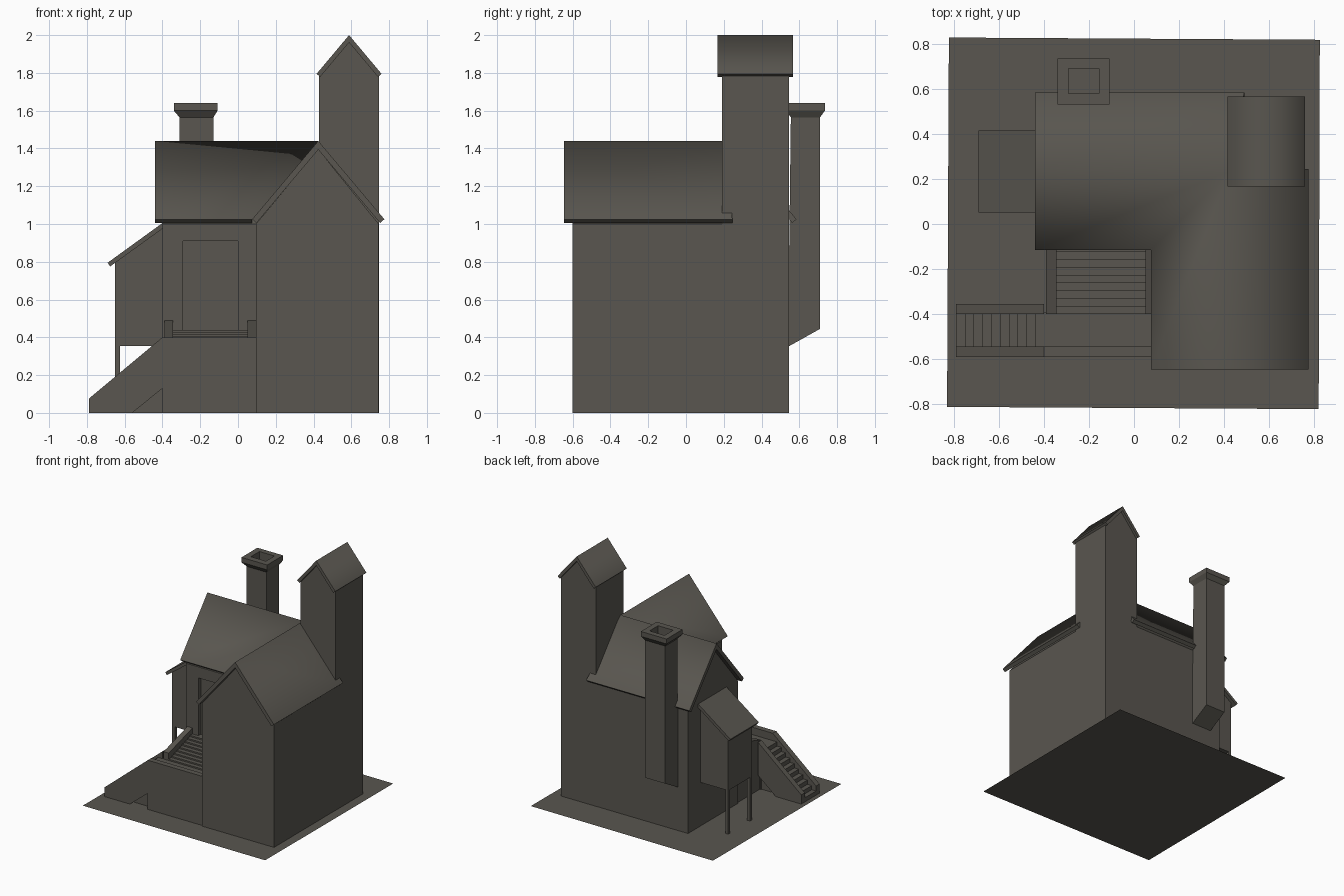
import bpy, bmesh
from mathutils import Vector

if "Cube" in bpy.data.objects:
    bpy.data.objects.remove(bpy.data.objects["Cube"])

stone = bpy.data.materials.new("dark warm grey")
stone.diffuse_color = (0.10, 0.093, 0.079, 1)
stone.use_nodes = True
stone.node_tree.nodes["Principled BSDF"].inputs["Base Color"].default_value = stone.diffuse_color


def finish(name, bm):
    bmesh.ops.remove_doubles(bm, verts=bm.verts, dist=0.0005)
    bmesh.ops.recalc_face_normals(bm, faces=bm.faces)
    me = bpy.data.meshes.new(name)
    bm.to_mesh(me)
    bm.free()
    me.materials.append(stone)
    ob = bpy.data.objects.new(name, me)
    bpy.context.collection.objects.link(ob)
    return ob


def prism(name, axis, pts, a, b):
    """Extrude an outline of (across, z) points from a to b along x or y."""
    bm = bmesh.new()
    place = (lambda p, t: (t, p[0], p[1])) if axis == 'x' else (lambda p, t: (p[0], t, p[1]))
    lo = [bm.verts.new(place(p, a)) for p in pts]
    hi = [bm.verts.new(place(p, b)) for p in pts]
    bm.faces.new(lo)
    bm.faces.new(hi[::-1])
    n = len(pts)
    for i in range(n):
        j = (i + 1) % n
        bm.faces.new((lo[i], hi[i], hi[j], lo[j]))
    return finish(name, bm)


def box(name, x0, x1, y0, y1, z0, z1):
    return prism(name, 'y', [(x0, z0), (x1, z0), (x1, z1), (x0, z1)], y0, y1)


def gable(bm, axis, mid, half, eave, top, start, ends, thick, capped):
    """Two-slope roof shell; ends = end position at eave a, ridge, eave b."""
    n = Vector((top - eave, half)).normalized() * thick
    drop = thick * ((top - eave) ** 2 + half ** 2) ** 0.5 / half
    outer = [(mid - half, eave), (mid, top), (mid + half, eave)]
    inner = [(mid - half + n.x, eave - n.y), (mid, top - drop), (mid + half - n.x, eave - n.y)]
    def vert(p, t):
        return bm.verts.new((t, p[0], p[1]) if axis == 'x' else (p[0], t, p[1]))
    o0, i0 = [vert(p, start) for p in outer], [vert(p, start) for p in inner]
    o1, i1 = [vert(p, e) for p, e in zip(outer, ends)], [vert(p, e) for p, e in zip(inner, ends)]
    for k in (0, 1):
        bm.faces.new((o0[k], o0[k + 1], o1[k + 1], o1[k])).smooth = True
        bm.faces.new((i0[k], i1[k], i1[k + 1], i0[k + 1]))
        bm.faces.new((o0[k], i0[k], i0[k + 1], o0[k + 1]))
        if k == 1 or capped:
            bm.faces.new((o1[k], o1[k + 1], i1[k + 1], i1[k]))
    for k in (0, 2):
        bm.faces.new((o0[k], o1[k], i1[k], i0[k]))


def finish_roof(name, bm):
    """Smooth across the slopes, sharp round the rim."""
    bmesh.ops.remove_doubles(bm, verts=bm.verts, dist=0.0005)
    for e in bm.edges:
        e.smooth = all(f.smooth for f in e.link_faces)
    finish(name, bm)


def steps(name, axis, a, b, z0, z1, base, count, s0, s1):
    """Solid flight climbing from a to b, spanning s0..s1."""
    pts = [(b, base), (a, base)]
    for i in range(count):
        z = z0 + (z1 - z0) * (i + 1) / count
        pts += [(a + (b - a) * i / count, z), (a + (b - a) * (i + 1) / count, z)]
    prism(name, axis, pts, s0, s1)


# ground sheet
bm = bmesh.new()
bm.faces.new([bm.verts.new(p) for p in
              ((-0.83, -0.812, 0), (0.82, -0.822, 0), (0.825, 0.818, 0), (-0.822, 0.828, 0))])
finish("ground_sheet", bm)


# walls of the two wings and the tower
def house(lo, hi, mid):
    return [(lo, 0), (hi, 0), (hi, 1.0), (mid, 1.395), (lo, 1.0)]


prism("right_wing", 'y', house(0.095, 0.745, 0.425), -0.6, 0.235)
left = prism("left_wing", 'x', house(-0.095, 0.545, 0.235), -0.40, 0.43)
prism("tower", 'y', [(0.43, 0), (0.746, 0), (0.746, 1.79), (0.588, 1.97), (0.43, 1.79)], 0.19, 0.546)

# door recess
cutter = box("door_cutter", -0.29, 0.0, -0.2, -0.065, 0.44, 0.91)
cutter.hide_render = True
cutter.hide_viewport = True
cut = left.modifiers.new("door", 'BOOLEAN')
cut.object = cutter
cut.operation = 'DIFFERENCE'
cut.solver = 'EXACT'

# main roof, mitred at the valley
bm = bmesh.new()
gable(bm, 'y', 0.425, 0.35, 1.025, 1.44, -0.645, (-0.115, 0.235, 0.245), 0.03, False)
gable(bm, 'x', 0.235, 0.35, 1.025, 1.44, -0.44, (0.075, 0.425, 0.49), 0.03, False)
finish_roof("main_roof", bm)

# tower roof
bm = bmesh.new()
gable(bm, 'y', 0.588, 0.172, 1.795, 2.0, 0.167, (0.567,) * 3, 0.025, True)
finish_roof("tower_roof", bm)

# chimney: rings from the slanted foot up to the cap and down into the flue
bm = bmesh.new()
rings = [(-0.31, -0.13, 0.54, 0.71, 0.35, 0.445), (-0.31, -0.13, 0.555, 0.71, 1.565, 1.565),
         (-0.34, -0.108, 0.53, 0.735, 1.60, 1.60), (-0.34, -0.108, 0.53, 0.735, 1.64, 1.64),
         (-0.29, -0.155, 0.58, 0.69, 1.64, 1.64), (-0.29, -0.155, 0.58, 0.69, 1.54, 1.54)]
loops = [[bm.verts.new(p) for p in ((x0, y0, za), (x1, y0, za), (x1, y1, zb), (x0, y1, zb))]
         for x0, x1, y0, y1, za, zb in rings]
for a, b in zip(loops, loops[1:]):
    for i in range(4):
        j = (i + 1) % 4
        bm.faces.new((a[i], a[j], b[j], b[i]))
bm.faces.new(loops[0][::-1])
bm.faces.new(loops[-1])
finish("chimney", bm)

# raised side room on two legs
prism("side_room", 'y', [(-0.40, 0.355), (-0.65, 0.355), (-0.65, 0.80), (-0.40, 0.985)], 0.08, 0.385)
prism("side_room_roof", 'y', [(-0.69, 0.795), (-0.40, 1.005), (-0.40, 0.975), (-0.677, 0.775)], 0.05, 0.415)
for y in (0.08, 0.36):
    box("side_room_leg", -0.65, -0.625, y, y + 0.025, 0, 0.36)

# landing with front kerb
box("landing", -0.40, 0.096, -0.545, -0.39, 0, 0.34)
box("landing_kerb", -0.40, 0.096, -0.59, -0.545, 0, 0.40)

# lower flight and its side walls
steps("lower_steps", 'y', -0.79, -0.40, 0.0, 0.34, 0, 10, -0.545, -0.40)
for y in (-0.59, -0.40):
    prism("lower_stair_wall", 'y',
          [(-0.79, 0), (-0.79, 0.075), (-0.40, 0.40), (-0.40, 0.13), (-0.56, 0)], y, y + 0.045)

# gentle upper flight to the door and its side walls
steps("upper_steps", 'x', -0.40, -0.09, 0.34, 0.44, 0, 9, -0.345, 0.05)
for x in (-0.39, 0.05):
    prism("upper_stair_wall", 'x', [(-0.40, 0), (-0.40, 0.40), (-0.09, 0.49), (-0.09, 0)], x, x + 0.046)
